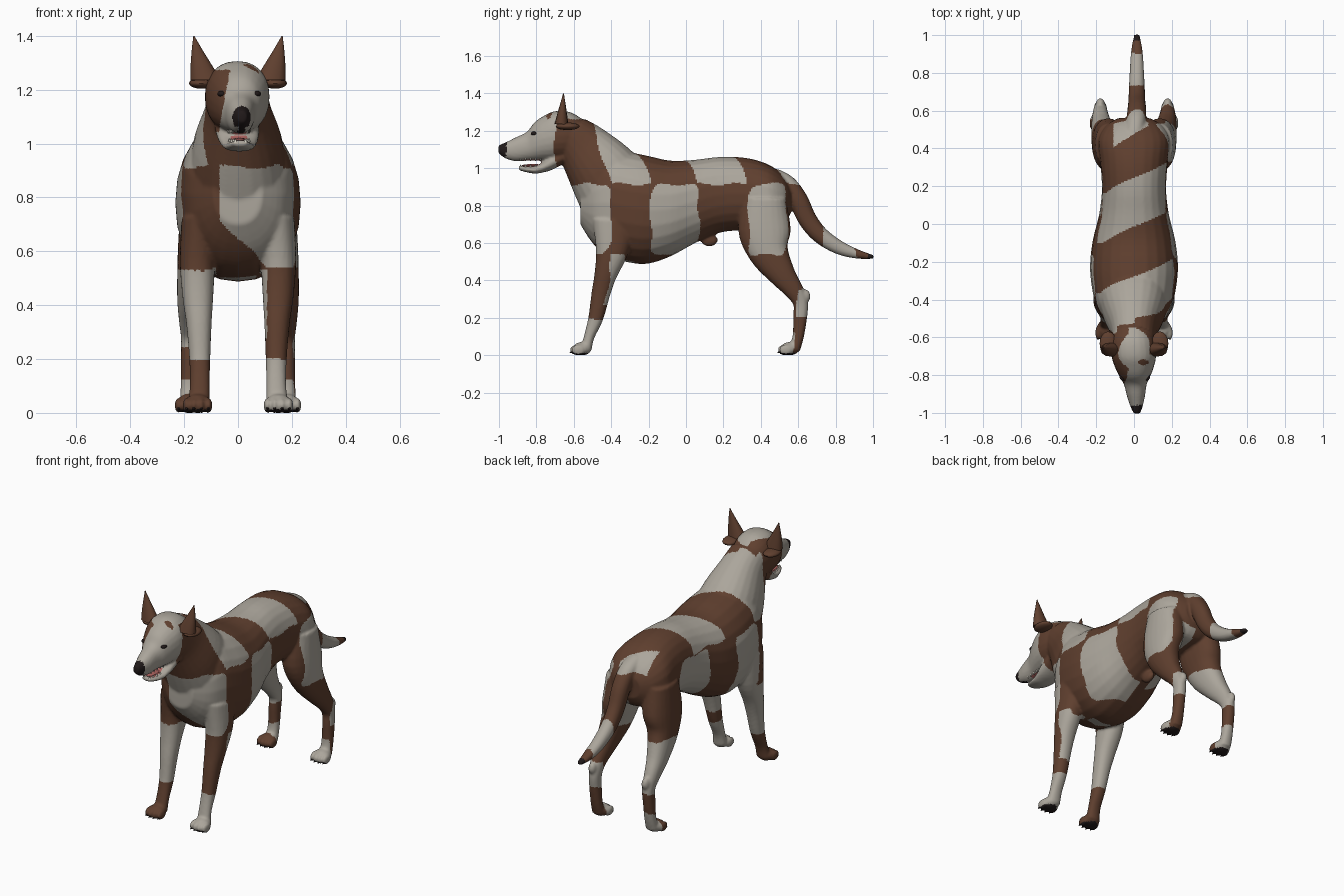
import bpy, bmesh, math
from mathutils import Vector, Matrix

old = bpy.data.objects.get("Cube")
if old:
    bpy.data.objects.remove(old, do_unlink=True)


def material(name, rgb):
    m = bpy.data.materials.new(name)
    m.use_nodes = True
    m.diffuse_color = (*rgb, 1)
    bsdf = next(n for n in m.node_tree.nodes if n.type == 'BSDF_PRINCIPLED')
    bsdf.inputs["Base Color"].default_value = (*rgb, 1)
    bsdf.inputs["Roughness"].default_value = 0.8
    return m


BROWN = material("brown_fur", (0.115, 0.05, 0.028))
WHITE = material("white_fur", (0.41, 0.38, 0.33))
DARK = material("dark_skin", (0.015, 0.01, 0.01))
PINK = material("pink_mouth", (0.4, 0.12, 0.11))
TEETH = material("ivory_teeth", (0.65, 0.62, 0.54))


def head_x(y):
    """Centre line of the head, which is turned slightly to its left."""
    return -.004 - .055 * (y + .65)


def smooth_path(points, steps=4):
    """Catmull-Rom resampling of a list of equal-length tuples."""
    pts = [Vector(p) for p in points]
    out = []
    for i in range(len(pts) - 1):
        a, b = pts[max(i - 1, 0)], pts[i]
        c, d = pts[i + 1], pts[min(i + 2, len(pts) - 1)]
        for s in range(steps):
            t = s / steps
            out.append(0.5 * (2 * b + (c - a) * t + (2 * a - 5 * b + 4 * c - d) * t * t
                              + (3 * b - a - 3 * c + d) * t ** 3))
    return out + [pts[-1]]


def loft(bm, points, upright=False, sides=24, power=0.9):
    """Skin rings of (x, y, z, half width, half depth) along a path."""
    path = smooth_path(points)
    rings = []
    for i, p in enumerate(path):
        c = Vector(p[:3])
        tangent = Vector(path[min(i + 1, len(path) - 1)][:3]) - Vector(path[max(i - 1, 0)][:3])
        across = Vector((1, 0, 0))
        depth = Vector((0, 0, 1)) if upright else tangent.cross(across).normalized()
        ring = []
        for k in range(sides):
            t = math.tau * k / sides
            u, v = math.cos(t), math.sin(t)
            u = math.copysign(abs(u) ** power, u)
            v = math.copysign(abs(v) ** power, v)
            ring.append(bm.verts.new(c + across * u * p[3] + depth * v * p[4]))
        rings.append(ring)
    for r, q in zip(rings, rings[1:]):
        for k in range(sides):
            n = (k + 1) % sides
            bm.faces.new((r[k], r[n], q[n], q[k]))
    bm.faces.new(rings[0])
    bm.faces.new(rings[-1])


def side_loft(bm, stations, centre=lambda y: 0):
    """Skin stations of (y, bottom, top, half width) along the body."""
    loft(bm, [(centre(y), y, (lo + hi) / 2, w, (hi - lo) / 2) for y, lo, hi, w in stations], True)


def ball(bm, centre, radii):
    bmesh.ops.create_uvsphere(bm, u_segments=16, v_segments=10, radius=1,
                              matrix=Matrix.Translation(centre) @ Matrix.Diagonal((*radii, 1)))


def spike(bm, centre, radius, length, axis):
    turn = Vector(axis).to_track_quat('Z', 'Y').to_matrix().to_4x4()
    bmesh.ops.create_cone(bm, cap_ends=True, segments=8, radius1=radius, radius2=0.001,
                          depth=length, matrix=Matrix.Translation(centre) @ turn)


def finish(bm, name, mats, sharp=math.radians(50)):
    bmesh.ops.recalc_face_normals(bm, faces=bm.faces)
    for f in bm.faces:
        f.smooth = True
    for e in bm.edges:
        if len(e.link_faces) == 2 and e.calc_face_angle(0) > sharp:
            e.smooth = False
    mesh = bpy.data.meshes.new(name)
    bm.to_mesh(mesh)
    bm.free()
    for m in mats:
        mesh.materials.append(m)
    obj = bpy.data.objects.new(name, mesh)
    bpy.context.scene.collection.objects.link(obj)
    return obj


body, claws = bmesh.new(), bmesh.new()

# Torso
side_loft(body, [(-.565, .70, .93, .09), (-.50, .60, 1.02, .165), (-.42, .53, 1.10, .205),
                 (-.30, .495, 1.085, .228), (-.20, .49, 1.065, .232), (-.08, .53, 1.04, .217),
                 (.05, .60, 1.045, .185), (.18, .655, 1.06, .17), (.32, .67, 1.055, .178),
                 (.44, .68, 1.02, .19), (.52, .70, .96, .15), (.56, .76, .90, .085)])
ball(body, (0, .125, .615), (.024, .045, .034))

# Neck
loft(body, [(0, -.36, .86, .19, .22), (0, -.46, 1.0, .165, .185),
            (0, -.55, 1.11, .125, .145), (0, -.62, 1.18, .11, .115)])

# Skull and muzzle, then lower jaw
side_loft(body, [(-.55, 1.10, 1.26, .09), (-.62, 1.05, 1.30, .116), (-.70, 1.04, 1.305, .118),
                 (-.76, 1.04, 1.28, .102), (-.81, 1.04, 1.245, .08), (-.85, 1.04, 1.195, .06),
                 (-.91, 1.037, 1.165, .048), (-.96, 1.05, 1.14, .034),
                 (-.985, 1.065, 1.13, .025), (-1.003, 1.08, 1.12, .016)], head_x)
side_loft(body, [(-.64, 1.03, 1.11, .085), (-.72, .99, 1.07, .078), (-.77, .976, 1.03, .067),
                 (-.81, .971, 1.012, .057), (-.86, .98, 1.01, .044),
                 (-.895, .99, 1.014, .025)], head_x)

# Tail
loft(body, [(0, .47, .95, .05, .05), (.01, .54, .91, .052, .052), (.015, .60, .83, .05, .052),
            (.015, .65, .725, .045, .05), (.015, .72, .64, .042, .045), (.015, .82, .575, .037, .037),
            (.015, .92, .54, .03, .024), (.015, 1.003, .525, .015, .01)])


def paw(x, y):
    """Foot pad with four toes and claws."""
    ball(body, (x, y, .035), (.048, .05, .036))
    for k in range(4):
        offset = k - 1.5
        front = y - .033 + .008 * abs(offset)
        ball(body, (x + .027 * offset, front, .028), (.0145, .037, .029))
        spike(claws, (x + .027 * offset, front - .031, .015), .008, .016, (0, -1, -.5))


# Legs, mirrored left and right
for s in (1, -1):
    loft(body, [(s * x, y, z, a, b) for x, y, z, a, b in (
        (.14, -.38, .72, .07, .12), (.15, -.395, .56, .066, .088), (.149, -.43, .43, .057, .06),
        (.145, -.455, .33, .047, .05), (.142, -.482, .2, .039, .04),
        (.142, -.517, .1, .037, .028), (.146, -.535, .03, .042, .03))])
    paw(s * .15, -.555)
    loft(body, [(s * x, y, z, a, b) for x, y, z, a, b in (
        (.12, .42, .84, .085, .115), (.135, .42, .67, .085, .14), (.152, .443, .55, .073, .108),
        (.17, .515, .43, .056, .072), (.178, .575, .35, .042, .052), (.178, .612, .28, .034, .04),
        (.18, .61, .2, .032, .037), (.18, .6, .1, .033, .03), (.18, .58, .03, .037, .03))])
    ball(body, (s * .178, .636, .315), (.024, .03, .038))
    paw(s * .18, .555)

# Fuse the body parts into one smooth skin
body_obj = finish(body, "body", [BROWN, WHITE, DARK, PINK])
remesh = body_obj.modifiers.new("fuse", 'REMESH')
remesh.mode = 'VOXEL'
remesh.voxel_size = 0.008
soften = body_obj.modifiers.new("soften", 'SMOOTH')
soften.factor = 0.5
soften.iterations = 3
bpy.context.view_layer.update()
graph = bpy.context.evaluated_depsgraph_get()
skin = bpy.data.meshes.new_from_object(body_obj.evaluated_get(graph))
body_obj.modifiers.clear()
body_obj.data = skin
skin.name = "body"
skin.materials.clear()
for m in (BROWN, WHITE, DARK, PINK):
    skin.materials.append(m)
for v in skin.vertices:
    v.co.z = max(v.co.z, 0)


def patch(y, z, y0, y1, z0, z1):
    """True inside a rectangle with rounded corners."""
    u = (2 * y - y0 - y1) / (y1 - y0)
    v = (2 * z - z0 - z1) / (z1 - z0)
    return u ** 6 + v ** 6 < 1


def head_is_white(x, y, z):
    if math.hypot(.5 * (x - .05), y + .74) < .014 and z > 1.2:
        return False
    if x < -.07 + .18 * (z - 1.05) and y > -.85 and 1.05 < z < 1.28:
        return False
    return y < -.70 or z > 1.268


def leg_is_white(x, y, z):
    if y < 0:
        if x > 0:
            return z < .195 or (z > .27 and (x < .108 or y > -.40 - .15 * (.5 - z)))
        return z > .2
    if x > 0:
        return (.2 < z < .35 and y > .595) or (z < .13 and y < .575)
    return z > .25 or (z < .13 and y > .55)


def is_white(x, y, z):
    """Coat pattern of the animal."""
    y += .008 * math.sin(23 * z + 11 * x)
    z += .007 * math.sin(31 * y + 17 * x)
    if y > .62 and z > .42:
        return .74 < y + .1 * (z - .6) < .905
    nape = -.53 if x > -.09 else -.57
    if y < nape and z > .965 and (y < -.66 or z > 1.05):
        return head_is_white(x, y, z)
    if z < .535 and abs(x) > .08 and (y < -.32 or y > .3):
        return leg_is_white(x, y, z)
    if z > .915:
        neck = -.40 - .3 * (z - .91) if x > 0 else nape
        if neck < y < -.28 + .42 * x:
            return True
        if -.02 + .42 * x < y < .24 + .45 * x:
            return True
        return abs(y - .54 - .6 * x) < .07 and -.11 < x < .075
    if abs(x) < .065 and z < .51 and y < -.28:
        return True
    if x > -.07 and z > .65 - x and patch(y, z, -.8, -.40, .54, .925):
        return True
    if x > 0:
        return patch(y, z, -.19, .07, .53, .915) or patch(y, z, .335, .54, .53, .915)
    return x < -.05 and (patch(y, z, -.40, -.17, .53, .91) or patch(y, z, .03, .30, .54, .91))


# Paint the coat, nose, pads, tail tip and mouth lining
for f in skin.polygons:
    x, y, z = f.center
    f.use_smooth = True
    f.material_index = int(is_white(x, y, z))
    middle = abs(x - head_x(y))
    nose = y < -.96 and z > 1.063 or (y < -.92 and middle < .012 and 1.03 < z < 1.09)
    pad = z < .012 and f.normal.z < -.4
    if nose or pad or y > .97:
        f.material_index = 2
    elif -.87 < y < -.73 and .998 < z < 1.046 and abs(f.normal.z) > .6 and middle < .03:
        f.material_index = 3

finish(claws, "claws", [DARK])

# Ears: upright points with a folded flap behind, and the eyes
for s, label in ((1, "left"), (-1, "right")):
    ear = bmesh.new()
    loft(ear, [(s * .12, -.665, 1.235, .057, .037), (s * .136, -.662, 1.29, .04, .026),
               (s * .151, -.658, 1.345, .021, .014), (s * .164, -.655, 1.40, .002, .002)],
         sides=12)
    ball(ear, (s * .137, -.632, 1.224), (.045, .063, .02))
    finish(ear, label + "_ear", [BROWN])

    eye = bmesh.new()
    ball(eye, (head_x(-.8) + s * .062, -.808, 1.185), (.019, .022, .012))
    finish(eye, label + "_eye", [DARK])

# Teeth along both jaws, and the tongue
teeth = bmesh.new()
for s in (1, -1):
    for k in range(5):
        y = -.885 + .027 * k
        spike(teeth, (head_x(y) + s * (.027 + .003 * k), y, 1.045), .007, .016, (0, 0, -1))
        spike(teeth, (head_x(y) + s * (.018 + .006 * k), y, 1.012), .007, .014, (0, 0, 1))
finish(teeth, "teeth", [TEETH])
tongue = bmesh.new()
ball(tongue, (head_x(-.82), -.82, 1.014), (.026, .06, .008))
finish(tongue, "tongue", [PINK])
